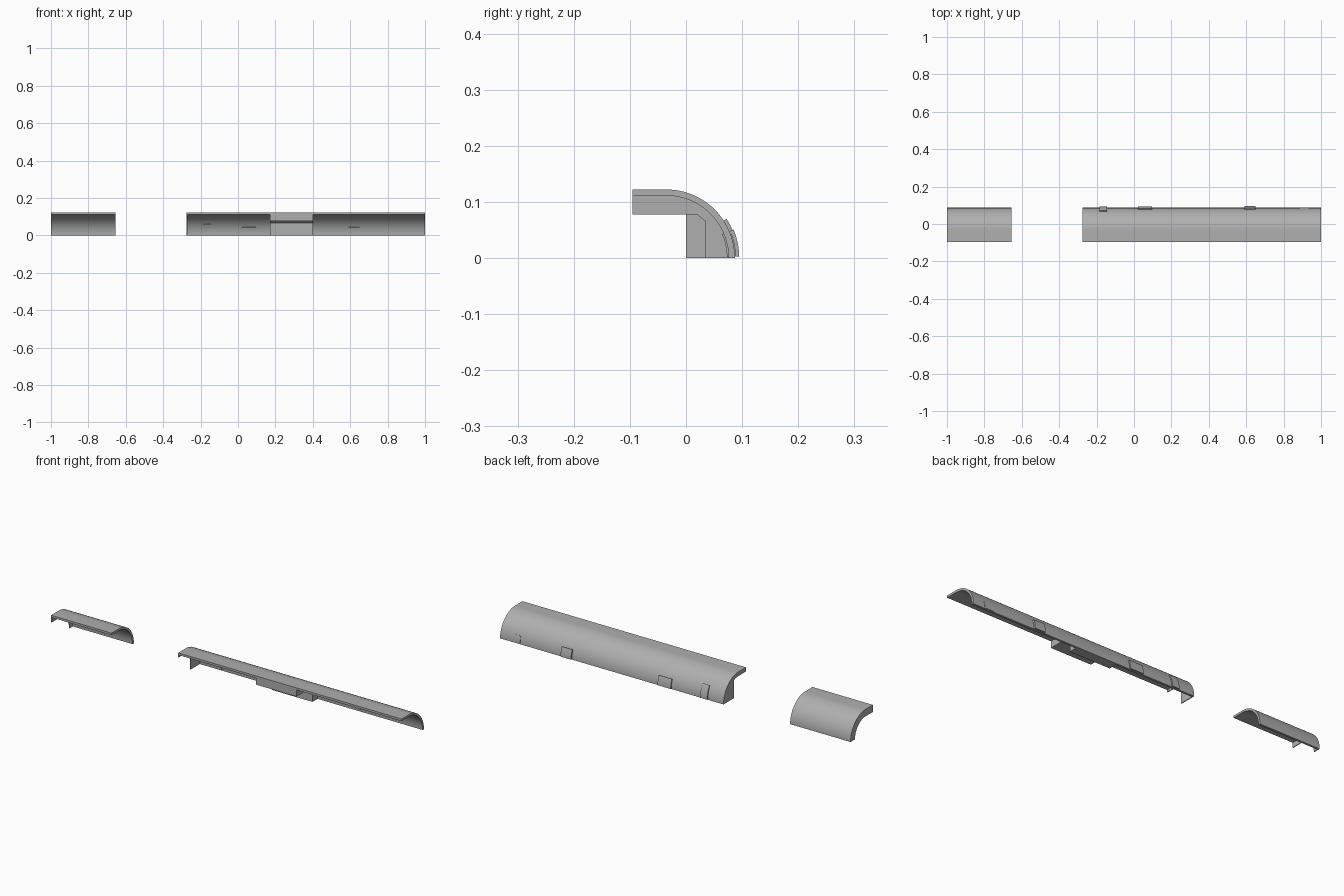
import bpy, bmesh
from math import sin, cos, radians

if "Cube" in bpy.data.objects:
    bpy.data.objects.remove(bpy.data.objects["Cube"])

CY = -0.035      # centre of the curved section (z = 0)
R = 0.122        # outer radius
T = 0.011        # shell thickness
FRONT = -0.095   # front edge of the flat top

grey = bpy.data.materials.new("dark_grey")
grey.diffuse_color = (0.43, 0.43, 0.43, 1)
grey.use_nodes = True
grey.node_tree.nodes["Principled BSDF"].inputs["Base Color"].default_value = grey.diffuse_color


def arc(r, a0=0, a1=90, n=24):
    return [(CY + r * cos(radians(a0 + (a1 - a0) * i / n)),
             r * sin(radians(a0 + (a1 - a0) * i / n))) for i in range(n + 1)]


def extrude(name, pts, x0, x1):
    """Extrude a closed (y, z) profile along x."""
    bm = bmesh.new()
    f = bm.faces.new([bm.verts.new((x0, y, z)) for y, z in pts])
    g = bmesh.ops.extrude_face_region(bm, geom=[f])
    vs = [v for v in g['geom'] if isinstance(v, bmesh.types.BMVert)]
    bmesh.ops.translate(bm, verts=vs, vec=(x1 - x0, 0, 0))
    bmesh.ops.recalc_face_normals(bm, faces=bm.faces)
    me = bpy.data.meshes.new(name)
    bm.to_mesh(me)
    bm.free()
    me.materials.append(grey)
    ob = bpy.data.objects.new(name, me)
    bpy.context.collection.objects.link(ob)
    bpy.ops.object.select_all(action='DESELECT')
    ob.select_set(True)
    bpy.context.view_layer.objects.active = ob
    bpy.ops.object.shade_smooth_by_angle(angle=radians(30))
    return ob


def hood(name, r_out, r_in, x0, x1):
    """Quarter-round band with a flat top running forward."""
    pts = arc(r_out) + [(FRONT, r_out), (FRONT, r_in)] + arc(r_in)[::-1]
    return extrude(name, pts, x0, x1)


# curved covers
hood("long_cover", R, R - T, -0.275, 1.0)
hood("short_cover", R, R - T, -1.0, -0.655)

# thin end ribs
hood("long_end_rib", R - T, R - 0.022, -0.275, -0.271)
hood("short_end_rib", R - T, R - 0.036, -1.0, -0.996)

# end wall leg under the long cover
ri = R - 0.02
extrude("long_end_wall", [(0.0, 0.0)] + arc(ri, 0, 70) + [(0.0, 0.096)], -0.275, -0.271)

# mounting block in the middle, with chamfered corner
ri = R - T + 0.001
extrude("mounting_block",
        [(FRONT, 0.077), (0.02, 0.077), (0.035, 0.065), (0.035, 0.0)]
        + arc(ri) + [(FRONT, ri)], 0.17, 0.40)

# small clips through the back edge: centre x, width, top angle, outer lift, inner lift
for i, (x, w, top, lift, inner) in enumerate([(-0.165, 0.04, 33, 0.006, 0.003),
                                              (0.06, 0.075, 23, 0.006, 0.003),
                                              (0.62, 0.06, 23, 0.008, 0.003),
                                              (0.91, 0.05, 20, 0.002, -0.003)]):
    pts = arc(R + lift, 1, top, 6) + arc(R - T - inner, 1, top, 6)[::-1]
    extrude(f"back_clip_{i + 1}", pts, x - w / 2, x + w / 2)
